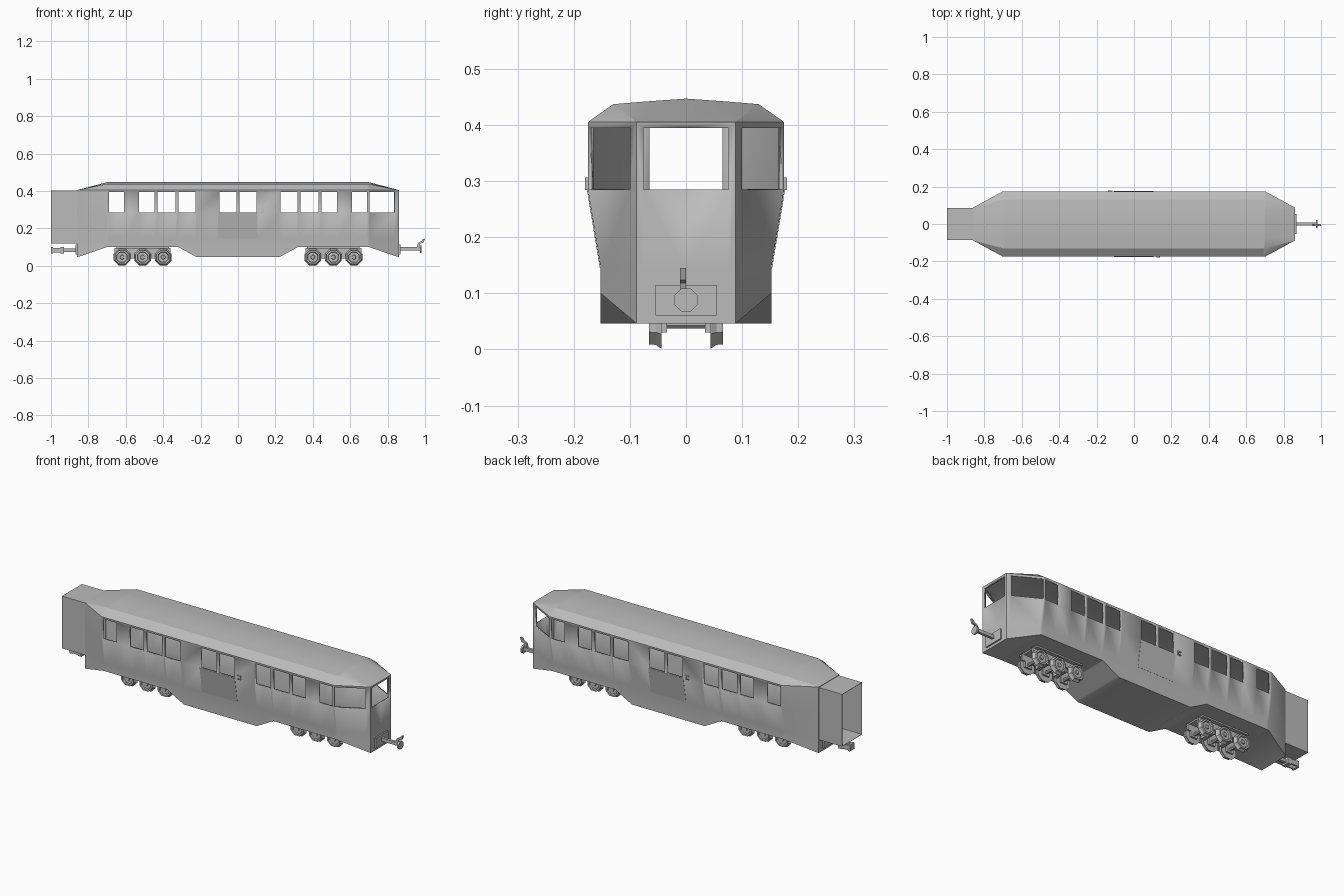
import bpy, bmesh, math
from mathutils import Matrix

if "Cube" in bpy.data.objects:
    bpy.data.objects.remove(bpy.data.objects["Cube"])

grey = bpy.data.materials.new("plain grey")
grey.diffuse_color = (0.5, 0.5, 0.5, 1)
grey.use_nodes = True
grey.node_tree.nodes["Principled BSDF"].inputs["Base Color"].default_value = grey.diffuse_color


def finish(name, bm, smooth=None, thick=0.0):
    bmesh.ops.remove_doubles(bm, verts=bm.verts, dist=0.0003)
    bmesh.ops.recalc_face_normals(bm, faces=bm.faces)
    me = bpy.data.meshes.new(name)
    bm.to_mesh(me)
    bm.free()
    ob = bpy.data.objects.new(name, me)
    bpy.context.collection.objects.link(ob)
    me.materials.append(grey)
    if smooth:
        bpy.ops.object.select_all(action='DESELECT')
        ob.select_set(True)
        bpy.context.view_layer.objects.active = ob
        bpy.ops.object.shade_smooth_by_angle(angle=math.radians(smooth))
    if thick:
        mod = ob.modifiers.new("wall thickness", 'SOLIDIFY')
        mod.thickness = thick
        mod.offset = -1
    return ob


def quad(bm, pts):
    bm.faces.new([bm.verts.new(p) for p in pts])


def add_box(bm, x0, x1, y0, y1, z0, z1):
    m = Matrix.Translation(((x0 + x1) / 2, (y0 + y1) / 2, (z0 + z1) / 2)) \
        @ Matrix.Diagonal((x1 - x0, y1 - y0, z1 - z0, 1))
    bmesh.ops.create_cube(bm, size=1, matrix=m)


def box(name, *dims):
    bm = bmesh.new()
    add_box(bm, *dims)
    return finish(name, bm)


def prism(name, outline, y0, y1):
    """Extrude an x-z outline along y."""
    bm = bmesh.new()
    f = bm.faces.new([bm.verts.new((x, y0, z)) for x, z in outline])
    r = bmesh.ops.extrude_face_region(bm, geom=[f])
    bmesh.ops.translate(bm, vec=(0, y1 - y0, 0),
                        verts=[v for v in r['geom'] if isinstance(v, bmesh.types.BMVert)])
    return finish(name, bm)


def lathe(bm, profile, centre, axis, n=8):
    """Revolve (radius, offset) pairs round the x or y axis through centre."""
    cx, cy, cz = centre
    rings = []
    for r, o in profile:
        ring = []
        for i in range(n):
            a = 2 * math.pi * (i + 0.5) / n
            u, w = r * math.cos(a), r * math.sin(a)
            p = (cx + u, cy + o, cz + w) if axis == 'y' else (cx + o, cy + u, cz + w)
            ring.append(bm.verts.new(p))
        rings.append(ring)
    for a, b in zip(rings, rings[1:]):
        for i in range(n):
            bm.faces.new((a[i], a[(i + 1) % n], b[(i + 1) % n], b[i]))
    bm.faces.new(rings[0])
    bm.faces.new(rings[-1])


# ---- body shell: cross-sections along x, window cells left open ----
END, FULL = 0.86, 0.70
LOW, SILL, HEAD, EAVE = 0.145, 0.285, 0.395, 0.405
half = [(0.008, 0.1), (0.227, 0.318), (0.334, 0.43), (0.446, 0.53), (0.61, 0.69)]
windows = half + [(-b, -a) for a, b in half] + [(0.703, 0.838)]


def bottom(x):
    x = abs(x)
    if x < 0.22:
        return 0.046
    if x < 0.32:
        return 0.046 + 0.054 * (x - 0.22) / 0.1
    return 0.1 if x < FULL else 0.1 - 0.054 * (x - FULL) / (END - FULL)


def end_gap(x):
    return 0.076 if x > 0 else 0.065


def section(x):
    t = max(0, (abs(x) - FULL) / (END - FULL))

    def mix(a, b):
        return a + (b - a) * t
    zb, w = bottom(x), mix(0.07, end_gap(x))
    lo, hi = mix(0.152, 0.088), mix(0.175, 0.088)
    return [(0, zb), (w, zb), (lo, zb), (lo, LOW), (hi, SILL), (hi, HEAD), (hi, EAVE),
            (mix(0.13, 0.088), mix(0.437, EAVE)), (w, mix(0.442, EAVE)), (0, mix(0.447, EAVE))]


stations = {0.22, 0.32, FULL, END, -0.22, -0.32, -FULL, -END}
for a, b in windows:
    stations |= {a, b}
stations = sorted(stations)
bm = bmesh.new()
for s in (-1, 1):
    for x0, x1 in zip(stations, stations[1:]):
        p, q = section(x0), section(x1)
        is_window = any(a - 1e-6 <= x0 and x1 <= b + 1e-6 for a, b in windows)
        for k in range(9):
            if k == 4 and is_window:
                continue
            quad(bm, [(x0, s * p[k][0], p[k][1]), (x1, s * q[k][0], q[k][1]),
                      (x1, s * q[k + 1][0], q[k + 1][1]), (x0, s * p[k + 1][0], p[k + 1][1])])
    # end walls: windscreen at +x, doorway to the gangway at -x
    for x in (-END, END):
        ys = [0, end_gap(x), 0.088]
        zs = [bottom(x), LOW, SILL, HEAD, EAVE]
        for c in range(2):
            for r in range(4):
                if c == 0 and (r == 2 or (r == 1 and x < 0)):
                    continue
                quad(bm, [(x, s * ys[c], zs[r]), (x, s * ys[c + 1], zs[r]),
                          (x, s * ys[c + 1], zs[r + 1]), (x, s * ys[c], zs[r + 1])])
finish("body_shell", bm, smooth=30, thick=0.01)

# ---- open gangway tube at the rear ----
bm = bmesh.new()
loop = [(-0.086, 0.118), (0.086, 0.118), (0.086, 0.402), (-0.086, 0.402)]
for i in range(4):
    (ya, za), (yb, zb) = loop[i], loop[(i + 1) % 4]
    quad(bm, [(-1, ya, za), (-1, yb, zb), (-0.855, yb, zb), (-0.855, ya, za)])
finish("gangway", bm, thick=0.003)

# ---- door panels and handles on both sides ----
for s, side in ((-1, "front"), (1, "back")):
    bm = bmesh.new()
    quad(bm, [(-0.108, s * 0.1526, LOW), (0.104, s * 0.1526, LOW),
              (0.104, s * 0.1756, SILL), (-0.108, s * 0.1756, SILL)])
    finish("door_panel_" + side, bm, thick=0.001)
    hx = -s * 0.13
    y = sorted((s * 0.174, s * 0.180))
    bm = bmesh.new()
    add_box(bm, hx - 0.01, hx + 0.01, *y, 0.300, 0.306)
    add_box(bm, hx - 0.01, hx + 0.01, *y, 0.284, 0.289)
    add_box(bm, hx + 0.005, hx + 0.01, *y, 0.284, 0.306)
    finish("door_handle_" + side, bm)

# ---- two three-axle bogies ----
for bx, end in ((-0.51, "rear"), (0.51, "front")):
    bm = bmesh.new()
    add_box(bm, bx - 0.14, bx + 0.14, -0.064, 0.064, 0.092, 0.104)
    for s in (-1, 1):
        y = sorted((s * 0.034, s * 0.044))
        add_box(bm, bx - 0.15, bx + 0.15, *y, 0.06, 0.095)
        for dx in (-0.11, 0, 0.11):
            add_box(bm, bx + dx - 0.02, bx + dx + 0.02, *y, 0.03, 0.06)
    for dx in (-0.055, 0.055):
        add_box(bm, bx + dx - 0.012, bx + dx + 0.012, -0.036, 0.036, 0.04, 0.075)
    finish("bogie_frame_" + end, bm)
    for i, dx in enumerate((-0.11, 0, 0.11)):
        bm = bmesh.new()
        for s in (-1, 1):
            prof = [(0.048, 0.044), (0.047, 0.046), (0.041, 0.054), (0.040, 0.066),
                    (0.031, 0.066), (0.028, 0.059), (0.012, 0.059), (0.010, 0.064)]
            lathe(bm, [(r, s * o) for r, o in prof], (bx + dx, 0, 0.046), 'y')
        lathe(bm, [(0.009, -0.046), (0.009, 0.046)], (bx + dx, 0, 0.046), 'y')
        finish("wheelset_%s_%d" % (end, i + 1), bm)

# ---- front coupler with raised hook ----
box("front_buffer_plate", 0.855, 0.868, -0.054, 0.054, 0.06, 0.115)
box("front_coupler_bar", 0.865, 0.975, -0.007, 0.007, 0.082, 0.1)
bm = bmesh.new()
lathe(bm, [(0.022, 0.972), (0.022, 0.982)], (0, 0, 0.088), 'x')
finish("front_coupler_head", bm)
prism("front_coupler_hook", [(0.955, 0.098), (0.968, 0.098), (0.975, 0.118), (0.992, 0.124),
                             (1.0, 0.145), (0.988, 0.143), (0.982, 0.133), (0.962, 0.122)],
      -0.011, 0.0)

# ---- rear coupler with open loop ----
box("rear_buffer_plate", -0.868, -0.855, -0.054, 0.054, 0.06, 0.115)
box("rear_coupler_bar", -0.94, -0.865, -0.007, 0.007, 0.074, 0.092)
bm = bmesh.new()
add_box(bm, -0.95, -0.93, -0.02, 0.02, 0.065, 0.1)
for s in (-1, 1):
    y = sorted((s * 0.012, s * 0.02))
    add_box(bm, -0.99, -0.95, *y, 0.07, 0.096)
add_box(bm, -1.0, -0.988, -0.02, 0.02, 0.066, 0.1)
finish("rear_coupler_loop", bm)
